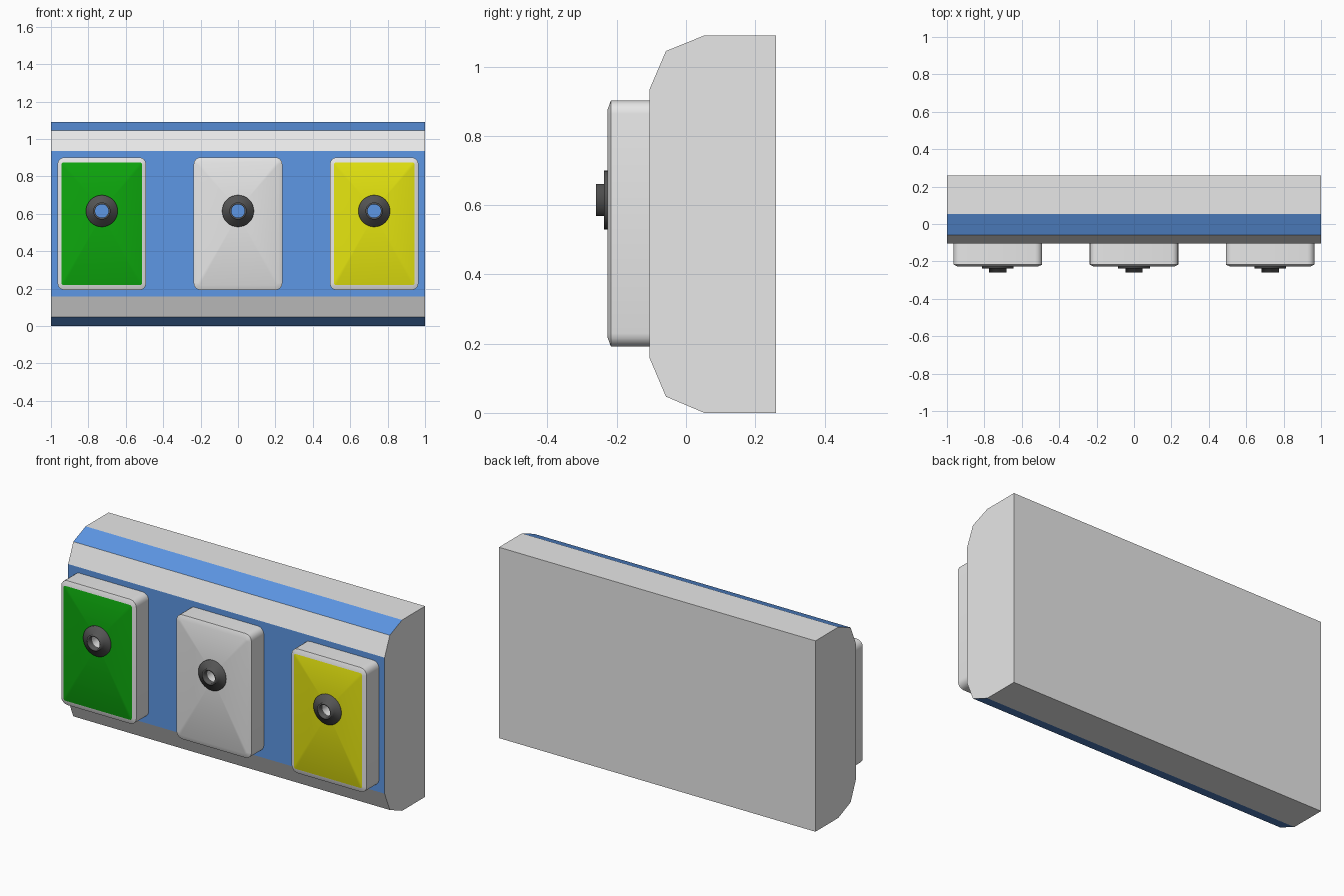
import bpy, bmesh
from math import sin, cos, pi, radians

cube = bpy.data.objects.get("Cube")
if cube:
    bpy.data.objects.remove(cube, do_unlink=True)


def material(name, rgb):
    m = bpy.data.materials.new(name)
    m.use_nodes = True
    m.diffuse_color = (*rgb, 1)
    m.node_tree.nodes["Principled BSDF"].inputs["Base Color"].default_value = (*rgb, 1)
    return m


GREY = material("light grey", (0.8, 0.8, 0.8))
BLUE = material("blue", (0.11, 0.31, 0.78))
GREEN = material("green", (0.004, 0.39, 0.004))
YELLOW = material("yellow", (0.78, 0.78, 0.005))
DARK = material("dark grey", (0.09, 0.09, 0.09))

FRONT, PLATE_FRONT = -0.105, -0.227
PLATE_Z, KNOB_Z, HOLE_R, SIDES = 0.547, 0.615, 0.036, 32


def finish(name, bm, mats):
    bmesh.ops.recalc_face_normals(bm, faces=bm.faces)
    mesh = bpy.data.meshes.new(name)
    bm.to_mesh(mesh)
    bm.free()
    for m in mats:
        mesh.materials.append(m)
    obj = bpy.data.objects.new(name, mesh)
    bpy.context.collection.objects.link(obj)
    return obj


def smooth(obj, angle):
    bpy.ops.object.select_all(action='DESELECT')
    obj.select_set(True)
    bpy.context.view_layer.objects.active = obj
    bpy.ops.object.shade_smooth_by_angle(angle=radians(angle))


def bridge(bm, a, b):
    return [bm.faces.new((a[i - 1], a[i], b[i], b[i - 1])) for i in range(len(a))]


def circle(bm, x, y, r):
    return [bm.verts.new((x + r * cos(2 * pi * i / SIDES), y,
                          KNOB_Z + r * sin(2 * pi * i / SIDES))) for i in range(SIDES)]


def rounded_rect(bm, x, y, half_w, half_h, r, steps=4):
    ring = []
    for q, (sx, sz) in enumerate(((1, 1), (-1, 1), (-1, -1), (1, -1))):
        for s in range(steps + 1):
            a = pi / 2 * (q + s / steps)
            ring.append(bm.verts.new((x + sx * (half_w - r) + r * cos(a), y,
                                      PLATE_Z + sz * (half_h - r) + r * sin(a))))
    return ring


# Housing: extruded bevelled profile with alternating blue bands
profile = [(0.26, 0), (0.26, 1.09), (0.053, 1.09), (-0.058, 1.045),
           (FRONT, 0.935), (FRONT, 0.158), (-0.058, 0.047), (0.053, 0)]
bm = bmesh.new()
left, right = ([bm.verts.new((x, y, z)) for y, z in profile] for x in (1, -1))
bands = bridge(bm, left, right)
for i in (3, 5, 7):
    bands[i].material_index = 1
bm.faces.new(left)
bm.faces.new(right)
finish("housing", bm, [GREY, BLUE])


# Button plate: rounded block, chamfered rim, coloured face with a round hole
def plate(name, x, face_mat):
    bm = bmesh.new()
    back = rounded_rect(bm, x, FRONT, 0.237, 0.355, 0.038)
    edge = rounded_rect(bm, x, -0.217, 0.237, 0.355, 0.038)
    rim = rounded_rect(bm, x, PLATE_FRONT, 0.216, 0.328, 0.012)
    bridge(bm, back, edge)
    bridge(bm, edge, rim)
    hole = circle(bm, x, PLATE_FRONT, HOLE_R)
    bore = circle(bm, x, FRONT, HOLE_R)
    bridge(bm, hole, bore)
    loops = [bm.edges.get((r[i - 1], r[i])) for r in (rim, hole) for i in range(len(r))]
    filled = bmesh.ops.triangle_fill(bm, edges=loops, use_beauty=True)
    for f in filled["geom"]:
        if isinstance(f, bmesh.types.BMFace):
            f.material_index = 1
    smooth(finish(name, bm, [GREY, face_mat]), 30)


# Knob: hollow stem on a thin round flange
def knob(name, x):
    bm = bmesh.new()
    rings = [circle(bm, x, y, r) for r, y in (
        (0.085, PLATE_FRONT), (0.085, -0.237), (0.046, -0.237),
        (0.046, -0.26), (HOLE_R, -0.26), (HOLE_R, PLATE_FRONT))]
    for a, b in zip(rings, rings[1:]):
        bridge(bm, a, b)
    smooth(finish(name, bm, [DARK]), 180)


for side, x, mat in (("right", -0.728, GREEN), ("middle", 0, GREY), ("left", 0.728, YELLOW)):
    plate(side + "_plate", x, mat)
    knob(side + "_knob", x)
